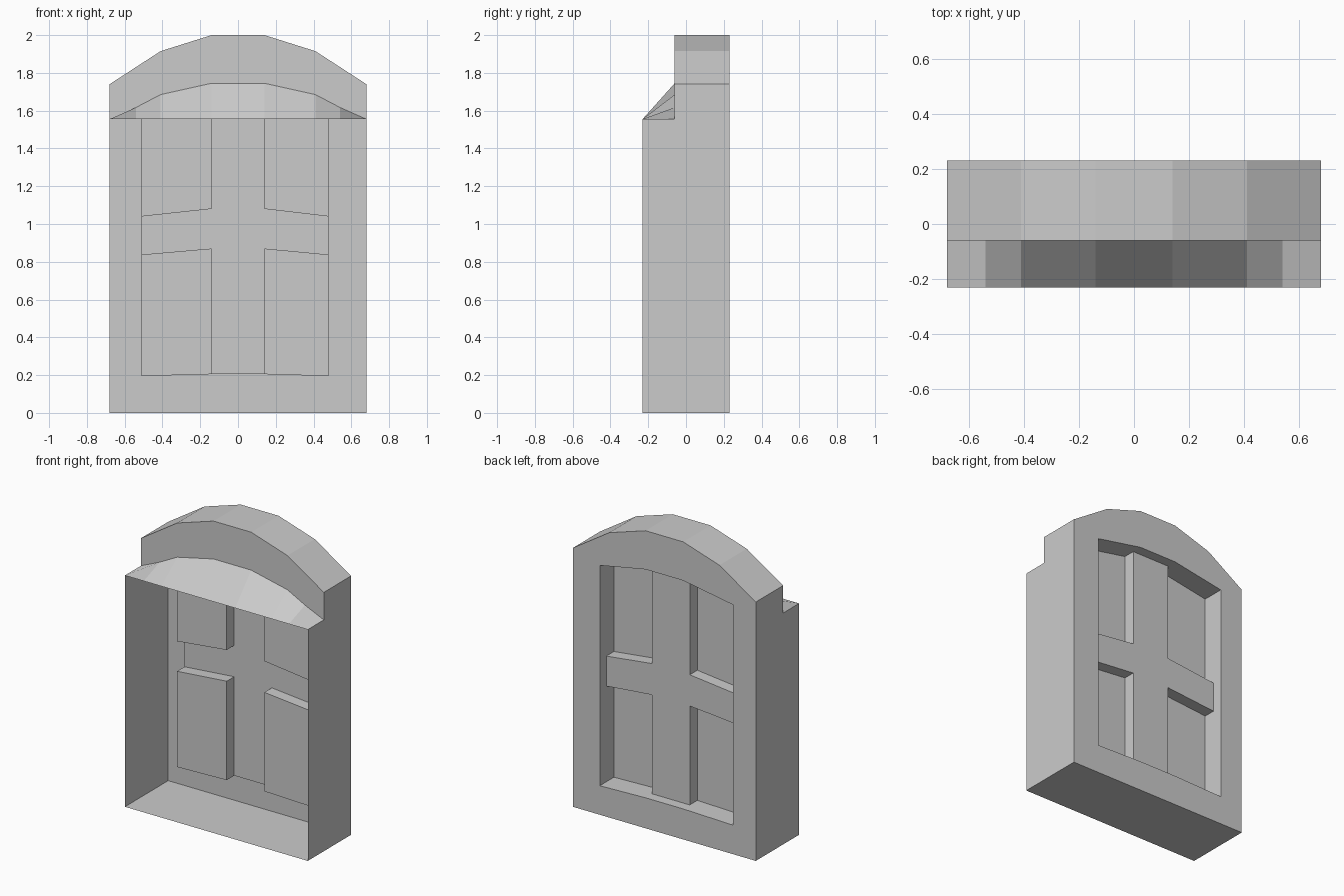
import bpy
import bmesh
from mathutils import Vector

cube = bpy.data.objects.get("Cube")
if cube:
    bpy.data.objects.remove(cube, do_unlink=True)

GREY = (0.6, 0.6, 0.6, 1)
mat = bpy.data.materials.new("plain grey")
mat.use_nodes = True
mat.diffuse_color = GREY
mat.node_tree.nodes["Principled BSDF"].inputs["Base Color"].default_value = GREY

# Depth planes, from the open front to the back
FRONT, PANEL, PANE, BAR, BACK = -0.23, -0.06, 0.08, 0.16, 0.23
HALF, EAVE = 0.68, 1.555


def sheet(name, faces, facing):
    """Thin surface from polygons; the first polygon faces the given way."""
    bm = bmesh.new()
    for pts in faces:
        unique = [p for i, p in enumerate(pts) if p != pts[i - 1]]
        bm.faces.new([bm.verts.new(p) for p in unique])
    bmesh.ops.remove_doubles(bm, verts=bm.verts, dist=0.0005)
    bmesh.ops.recalc_face_normals(bm, faces=bm.faces)
    bm.faces.ensure_lookup_table()
    bm.normal_update()
    if bm.faces[0].normal.dot(Vector(facing)) < 0:
        bmesh.ops.reverse_faces(bm, faces=bm.faces)
    mesh = bpy.data.meshes.new(name)
    bm.to_mesh(mesh)
    bm.free()
    mesh.materials.append(mat)
    obj = bpy.data.objects.new(name, mesh)
    bpy.context.collection.objects.link(obj)
    return obj


def at(y, points):
    return [(x, y, z) for x, z in points]


def mirrored(half):
    """Left-to-right profile from its right half."""
    return [(-x, z) for x, z in reversed(half)] + half


def strip(a, b):
    return [[a[i], a[i + 1], b[i + 1], b[i]] for i in range(len(a) - 1)]


arch = mirrored([(0.14, 2.0), (0.41, 1.915), (HALF, 1.74)])
hood_arch = mirrored([(0.14, 1.745), (0.41, 1.685), (0.54, 1.617), (HALF, EAVE)])

# Outer shell: thin floor and two side walls, open at the front
for name, x in (("right_wall", -HALF), ("left_wall", HALF)):
    outline = [(FRONT, 0), (BACK, 0), (BACK, 1.74), (PANEL, 1.74),
               (PANEL, EAVE), (FRONT, EAVE)]
    sheet(name, [[(x, y, z) for y, z in outline]], (x, 0, 0))
sheet("floor", [[(-HALF, FRONT, 0), (HALF, FRONT, 0),
                 (HALF, BACK, 0), (-HALF, BACK, 0)]], (0, 0, -1))

# Arched roof, the panel below its front edge, and the sloping hood
sheet("arched_roof", strip(at(PANEL, arch), at(BACK, arch)), (0, 0, 1))
sheet("arch_panel", [at(PANEL, arch + hood_arch[::-1])], (0, -1, 0))
eave = [(x, EAVE) for x, z in hood_arch]
sheet("sloping_hood", strip(at(FRONT, eave), at(PANEL, hood_arch)), (0, 0, 1))

# Window grid: columns, with heights given at the outer and inner columns
columns = [-0.51, -0.14, 0.14, 0.48]
outer_z = [0.195, 0.838, 1.04, 1.676]
inner_z = [0.205, 0.87, 1.08, 1.74]


def node(c, r):
    return columns[c], (inner_z if c in (1, 2) else outer_z)[r]


# Back frame around the opening
border = [(-HALF, 0), (-0.14, 0), (0.14, 0), (HALF, 0)] + arch[::-1] + [(-HALF, 0)]
opening = [node(c, 0) for c in range(4)]
opening += [node(c, 3) for c in (3, 3, 2, 1, 0, 0)] + [node(0, 0)]
sheet("back_frame", strip(at(BACK, border), at(BACK, opening)), (0, 1, 0))


# Recessed cross bars and deeper corner panes
def depth(c, r):
    if c not in range(3) or r not in range(3):
        return BACK
    return BAR if c == 1 or r == 1 else PANE


bars, panes, reveals = [], [], []
for c in range(3):
    for r in range(3):
        cell = [node(c, r), node(c + 1, r), node(c + 1, r + 1), node(c, r + 1)]
        (bars if depth(c, r) == BAR else panes).append(at(depth(c, r), cell))
for c in range(-1, 3):
    for r in range(-1, 3):
        here = depth(c, r)
        if r >= 0 and depth(c + 1, r) != here:
            side = [node(c + 1, r), node(c + 1, r + 1)]
            reveals += strip(at(here, side), at(depth(c + 1, r), side))
        if c >= 0 and depth(c, r + 1) != here:
            side = [node(c, r + 1), node(c + 1, r + 1)]
            reveals += strip(at(here, side), at(depth(c, r + 1), side))
sheet("cross_bars", bars, (0, 1, 0))
for pane in panes:
    sheet("window_pane", [pane], (0, 1, 0))
sheet("window_reveals", reveals, (1, 0, 0))
